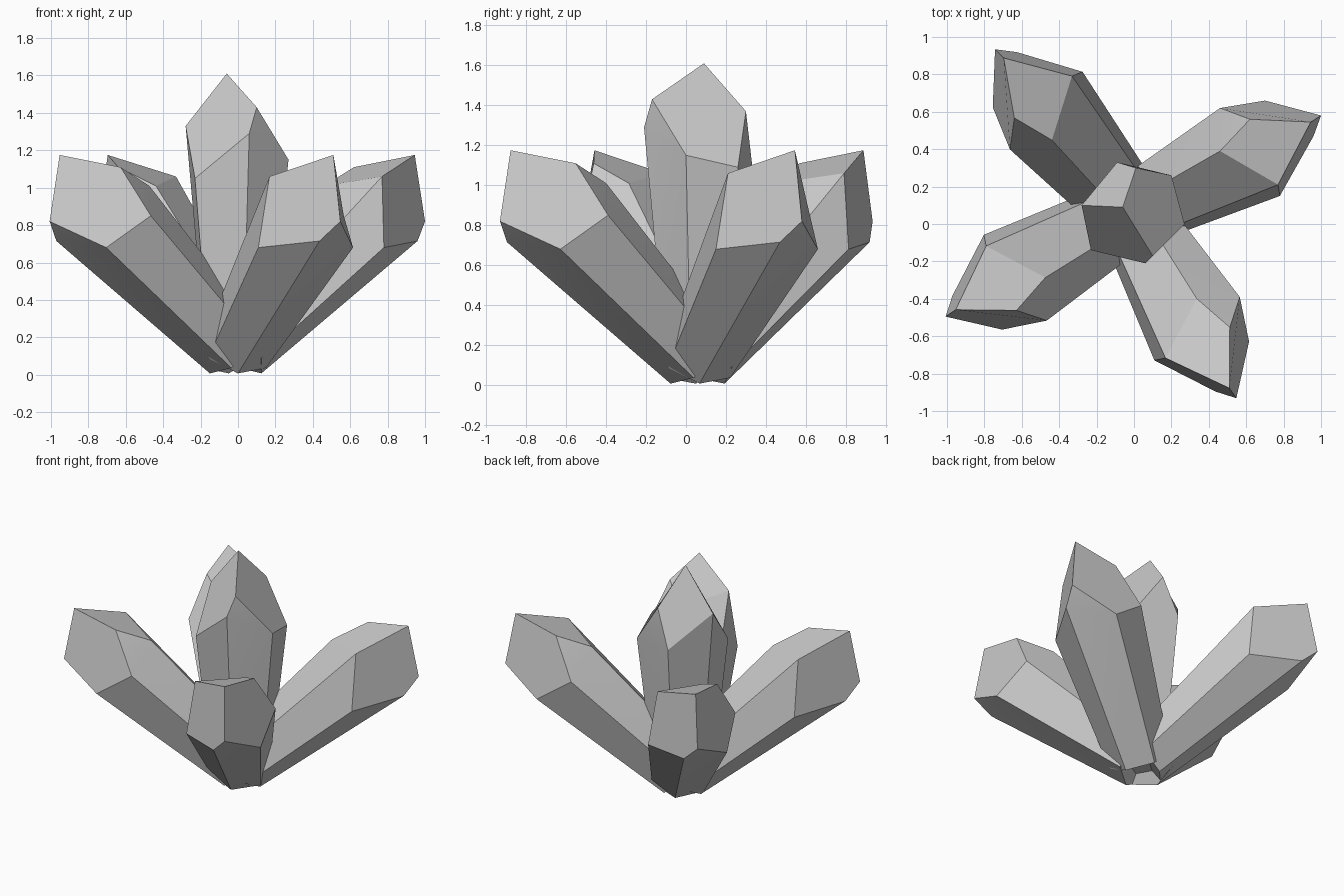
import bpy, bmesh, math
from mathutils import Vector, Matrix

if "Cube" in bpy.data.objects:
    bpy.data.objects.remove(bpy.data.objects["Cube"])

# Every crystal: six long edges narrowing toward an apex, plus a three-point chisel tip
def crystal(name, ring, tip, apex, base_d, matrix=Matrix()):
    ring = [Vector(p) for p in ring]
    apex = Vector(apex)
    axis = (sum(ring, Vector()) / 6 - apex).normalized()
    # base cap is square to the axis, on the rays from ring to apex
    base = [p - (p - apex) * ((p.dot(axis) - base_d) / (p - apex).dot(axis)) for p in ring]
    bm = bmesh.new()
    b = [bm.verts.new(p) for p in base]
    G, D, E, C, I, H = r = [bm.verts.new(p) for p in ring]
    F, A, B = [bm.verts.new(p) for p in tip]
    bm.faces.new(b)
    for i in range(6):
        j = (i + 1) % 6
        bm.faces.new((b[i], b[j], r[j], r[i]))
    for f in ((G, D, A, F), (D, E, C, B, A), (C, I, B), (I, H, F, A, B), (H, G, F)):
        bm.faces.new(f)
    bmesh.ops.recalc_face_normals(bm, faces=bm.faces)
    mesh = bpy.data.meshes.new(name)
    bm.to_mesh(mesh)
    bm.free()
    ob = bpy.data.objects.new(name, mesh)
    bpy.context.collection.objects.link(ob)
    mesh.transform(matrix)
    bpy.ops.object.select_all(action='DESELECT')
    ob.select_set(True)
    bpy.context.view_layer.objects.active = ob
    bpy.ops.object.shade_smooth_by_angle(angle=math.radians(30))
    return ob

# Upright centre crystal
crystal("center_crystal",
        [(-.09, .33, 1.11), (-.28, .10, 1.33), (-.23, -.14, 1.05),
         (.06, -.21, 1.29), (.27, 0, 1.15), (.20, .26, 1.09)],
        [(.01, .30, 1.37), (-.06, .09, 1.61), (.10, -.17, 1.43)],
        (-.02, .06, -1.6), .08)

# Four leaning crystals turned around a shared pivot
pivot = Vector((-.013, .060, 0))
for n, deg in enumerate((0, 102.7, 182, 272.3)):
    turn = (Matrix.Translation(pivot) @ Matrix.Rotation(math.radians(deg), 4, 'Z')
            @ Matrix.Translation(-pivot))
    crystal(f"leaning_crystal_{n + 1}",
            [(.46, .39, 1.01), (.77, .21, 1.06), (.78, .15, .68),
             (.96, .47, .715), (.70, .66, .68), (.46, .62, .85)],
            [(.62, .56, 1.11), (.945, .545, 1.175), (1.0, .58, .82)],
            (-1.30, -.62, -1.2), .11, turn)
